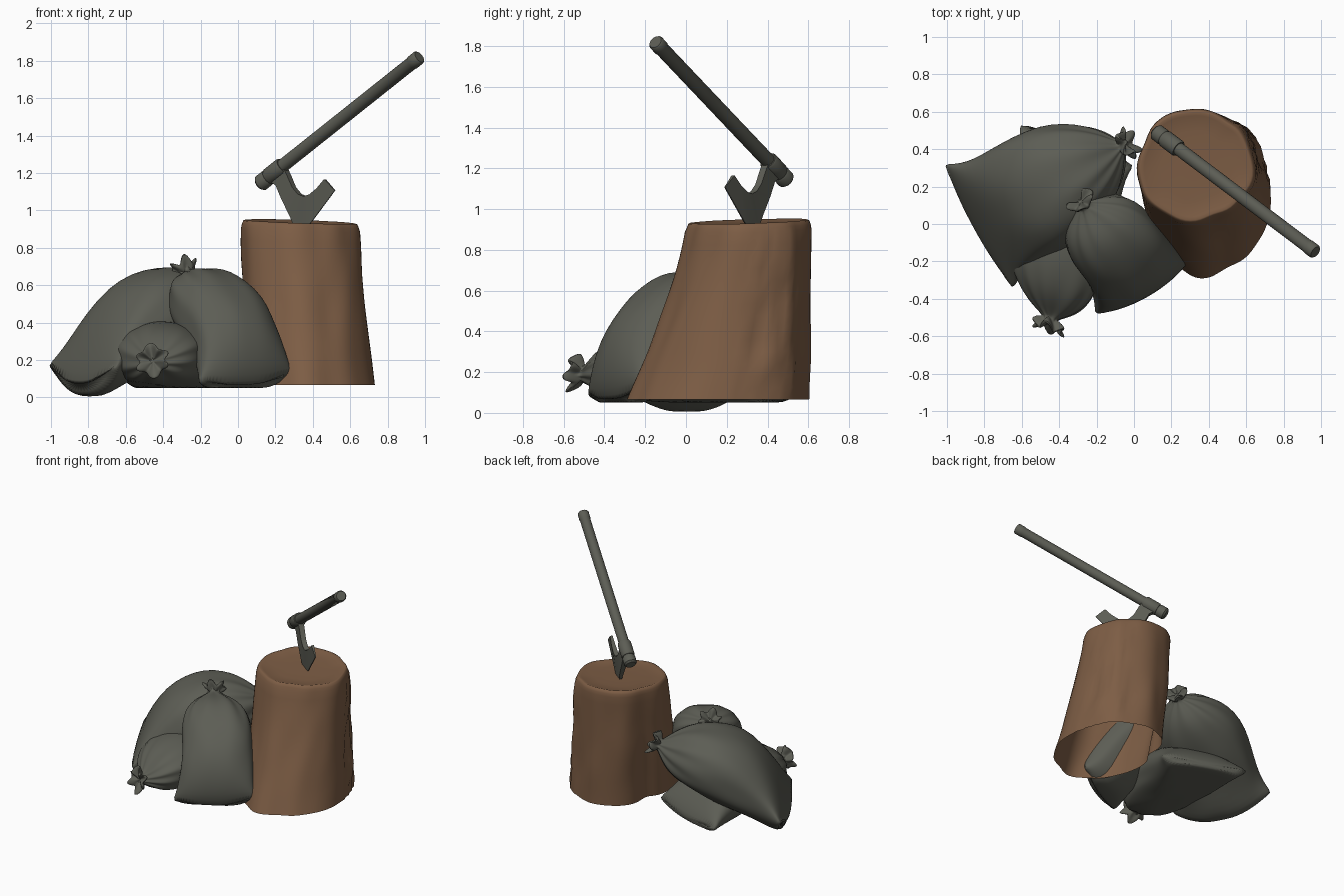
import bpy, bmesh, math
from mathutils import Vector, noise

if "Cube" in bpy.data.objects:
    bpy.data.objects.remove(bpy.data.objects["Cube"])

def material(name, rgb):
    m = bpy.data.materials.new(name)
    m.diffuse_color = (*rgb, 1)
    m.use_nodes = True
    m.node_tree.nodes["Principled BSDF"].inputs["Base Color"].default_value = m.diffuse_color
    return m

WOOD = material("brown_wood", (0.205, 0.110, 0.059))
GREY = material("olive_grey", (0.108, 0.110, 0.090))

def finish(name, bm, mat, angle=40, subsurf=0):
    bmesh.ops.recalc_face_normals(bm, faces=bm.faces)
    me = bpy.data.meshes.new(name)
    bm.to_mesh(me)
    bm.free()
    me.materials.append(mat)
    ob = bpy.data.objects.new(name, me)
    bpy.context.collection.objects.link(ob)
    if subsurf:
        mod = ob.modifiers.new("smooth", 'SUBSURF')
        mod.levels = mod.render_levels = subsurf
    bpy.ops.object.select_all(action='DESELECT')
    ob.select_set(True)
    bpy.context.view_layer.objects.active = ob
    bpy.ops.object.shade_smooth_by_angle(angle=math.radians(angle))
    return ob

def loft(bm, rings, cap_start=True, cap_end=True):
    vs = [[bm.verts.new(p) for p in r] for r in rings]
    n = len(vs[0])
    for a, b in zip(vs, vs[1:]):
        for i in range(n):
            j = (i + 1) % n
            bm.faces.new((a[i], a[j], b[j], b[i]))
    if cap_start:
        bm.faces.new(vs[0][::-1])
    if cap_end:
        bm.faces.new(vs[-1])

# --- tree stump: leaning, flared, open underneath, slightly sunken top ---
SEG = 72
def stump_ring(f, scale=1.0, drop=0.0):
    """f = 0 at the ground, 1 at the cut top."""
    flare = (1 - f) ** 1.3
    cx, cy = 0.328 + 0.06 * flare, 0.31 - 0.15 * flare
    rx, ry = 0.314 + 0.022 * flare, 0.304 + 0.136 * flare
    ring = []
    for i in range(SEG):
        a = 2 * math.pi * i / SEG
        c, s = math.cos(a), math.sin(a)
        k = 1 + 0.018 * math.cos(3 * a + 0.6) + 0.014 * math.cos(5 * a + 2) + 0.012 * math.cos(8 * a + f)
        k += 0.03 * noise.noise(Vector((2.5 * c, 2.5 * s, 3 * f)))
        k -= 0.10 * (1 - f) * math.exp(-((a - 2.75) / 0.18) ** 2)   # fold on the back left side
        if 0 < a < 1.1:                       # rough bark on the back right side
            bark = math.sin(a / 1.1 * math.pi) * min(1, 6 * (1 - f))
            k += bark * (0.03 + 0.06 * noise.noise(Vector((9 * c, 9 * s, 7 * f))))
        x, y = cx + rx * k * scale * c, cy + ry * k * scale * s
        top = 0.94 - 0.035 * (x - 0.33) + 0.03 * (y - 0.31)
        ring.append((x, y, 0.065 + f * (top - 0.065) - drop))
    return ring

bm = bmesh.new()
rings = [stump_ring(i / 14 * 0.95) for i in range(15)]
rings += [stump_ring(1, 0.988, 0.022), stump_ring(1, 0.965, 0.004), stump_ring(1, 0.935),
          stump_ring(1, 0.88, 0.006), stump_ring(1, 0.6, 0.012), stump_ring(1, 0.25, 0.012)]
loft(bm, rings, cap_start=False)
finish("tree_stump", bm, WOOD, 60)

# --- axe handle with end knob and eye collar, lathed along its axis ---
P0, P1 = Vector((0.115, 0.495, 1.14)), Vector((0.97, -0.15, 1.82))
AX = (P1 - P0).normalized()
LEN = (P1 - P0).length

def lathe(name, profile, sides=24):
    u = AX.orthogonal().normalized()
    v = AX.cross(u)
    rs = [[P0 + AX * d + (u * math.cos(2 * math.pi * i / sides) + v * math.sin(2 * math.pi * i / sides)) * r
           for i in range(sides)] for d, r in profile]
    b = bmesh.new()
    loft(b, rs)
    finish(name, b, GREY, 40)

lathe("axe_handle", [(0.05, 0.036), (0.6, 0.036), (LEN - 0.06, 0.036), (LEN - 0.055, 0.039),
                     (LEN - 0.008, 0.039), (LEN, 0.033)])
lathe("axe_end_knob", [(0, 0.034), (0.012, 0.045), (0.06, 0.045), (0.07, 0.038)])
lathe("axe_eye_collar", [(0.07, 0.042), (0.08, 0.047), (0.175, 0.047), (0.185, 0.042)])

# --- axe blade in the vertical plane of the handle: (x, z, half thickness) ---
outer = [(0.165, 1.165, .020), (0.212, 1.134, .019), (0.242, 1.06, .018), (0.285, .968, .014),
         (0.305, .90, .004), (0.352, .89, .003), (0.396, .941, .003), (0.519, 1.107, .003)]
inner = [(0.25, 1.235, .020), (0.273, 1.187, .019), (0.300, 1.123, .018), (0.33, 1.087, .018),
         (0.36, 1.075, .018), (0.39, 1.085, .017), (0.428, 1.118, .014), (0.465, 1.166, .009)]
FLAT = Vector((AX.x, AX.y, 0)).normalized()
SIDE = Vector((-FLAT.y, FLAT.x, 0))

def blade_pt(p, sign):
    q = P0 + FLAT * ((p[0] - P0.x) / FLAT.x) + SIDE * p[2] * sign
    return Vector((q.x, q.y, p[1]))

bm = bmesh.new()
loft(bm, [[blade_pt(o, 1), blade_pt(i, 1), blade_pt(i, -1), blade_pt(o, -1)] for o, i in zip(outer, inner)])
finish("axe_blade", bm, GREY, 30)

# --- tied sacks: pillow base with two corners, swelling body, gathered neck, ruffled tuft ---
def sack(name, corner_a, corner_b, neck, bend, thick, widths, heights, floor, droop, tuft, seed):
    ca, cb, neck = Vector(corner_a), Vector(corner_b), Vector(neck)
    base, bend = (ca + cb) / 2, Vector(bend)
    half = (ca - cb).length / 2 + 0.02
    axis = (neck - base).normalized()
    wide = (ca - cb).normalized()
    up = axis.cross(wide).normalized()
    ts = [0, .035, .1, .2, .35, .5, .65, .78, .87, .93, .97, 1.0]
    n = 60
    rs = []
    for t, h, w in zip(ts, heights, widths):
        c = base.lerp(neck, t) + bend * 4 * t * (1 - t)
        gather = max(0, (t - 0.6) / 0.4)
        hw, hh = max(half * w, 0.04), max(thick * h, 0.04 if t > .5 else 0.008)
        ring = []
        for i in range(n):
            a = 2 * math.pi * i / n
            co, si = math.cos(a), math.sin(a)
            x = math.copysign(abs(co) ** 0.9, co)
            y = math.copysign(abs(si) ** 0.9, si)
            k = 1 + 0.08 * gather ** 2 * math.cos(10 * a + seed + 0.8 * math.sin(3 * a))
            k += 0.07 * math.sin(math.pi * t) * noise.noise(Vector((1.8 * co + seed, 1.8 * si, 4 * t)))
            p = c + wide * hw * x * k + up * hh * y * k
            p -= axis * (0.03 * si * si + 0.015 * abs(co) ** 8) * (1 - t) ** 8
            p.z -= droop * math.exp(-(t / 0.22) ** 2) * si * si
            p.z = max(p.z, floor)
            ring.append(p)
        rs.append(ring)
    # tuft above the tie: flares out, ruffles, folds back inside
    for d, r, f in [(.012, .45, .06), (.03, .8, .12), (.055, 1, .17), (.064, .88, .18), (.05, .5, .15), (.035, .15, .05)]:
        ring = []
        for i in range(n):
            a = 2 * math.pi * i / n
            k = r * (1 + f * math.cos(6 * a + seed + math.sin(2 * a)))
            z = d + 0.02 * r * math.sin(5 * a + seed)
            ring.append(neck + axis * z + (wide * math.cos(a) + up * math.sin(a)) * tuft * k)
        rs.append(ring)
    b = bmesh.new()
    loft(b, rs)
    finish(name, b, GREY, 80, 1)

FULL = [1, .94, .87, .83, .84, .84, .78, .66, .50, .35, .22, 0]
SQUARE = [1, .96, .91, .87, .84, .83, .82, .76, .64, .46, .28, 0]
TAPER = [1, .95, .90, .88, .87, .86, .82, .72, .58, .42, .26, 0]
H_FULL = [.05, .32, .52, .74, .95, 1.04, 1.02, .9, .72, .5, .32, 0]
H_ROUND = [.05, .4, .66, .88, 1, 1.02, 1, .9, .74, .52, .33, 0]

sack("large_leaning_sack", (-1.01, .315, .16), (-.65, -.34, .15), (-.07, .41, .55),
     (-.035, -.015, .07), .235, FULL, H_FULL, 0.0, .11, .085, 1.0)
sack("front_lying_sack", (-.01, .32, .09), (-.60, .53, .09), (-.45, -.50, .19),
     (-.02, 0, .085), .175, TAPER, H_ROUND, .05, .02, .09, 2.3)
sack("upright_sack", (.28, -.20, .12), (-.20, -.47, .08), (-.27, .10, .655),
     (.05, -.035, .02), .19, SQUARE, H_ROUND, .05, .04, .078, 4.1)
